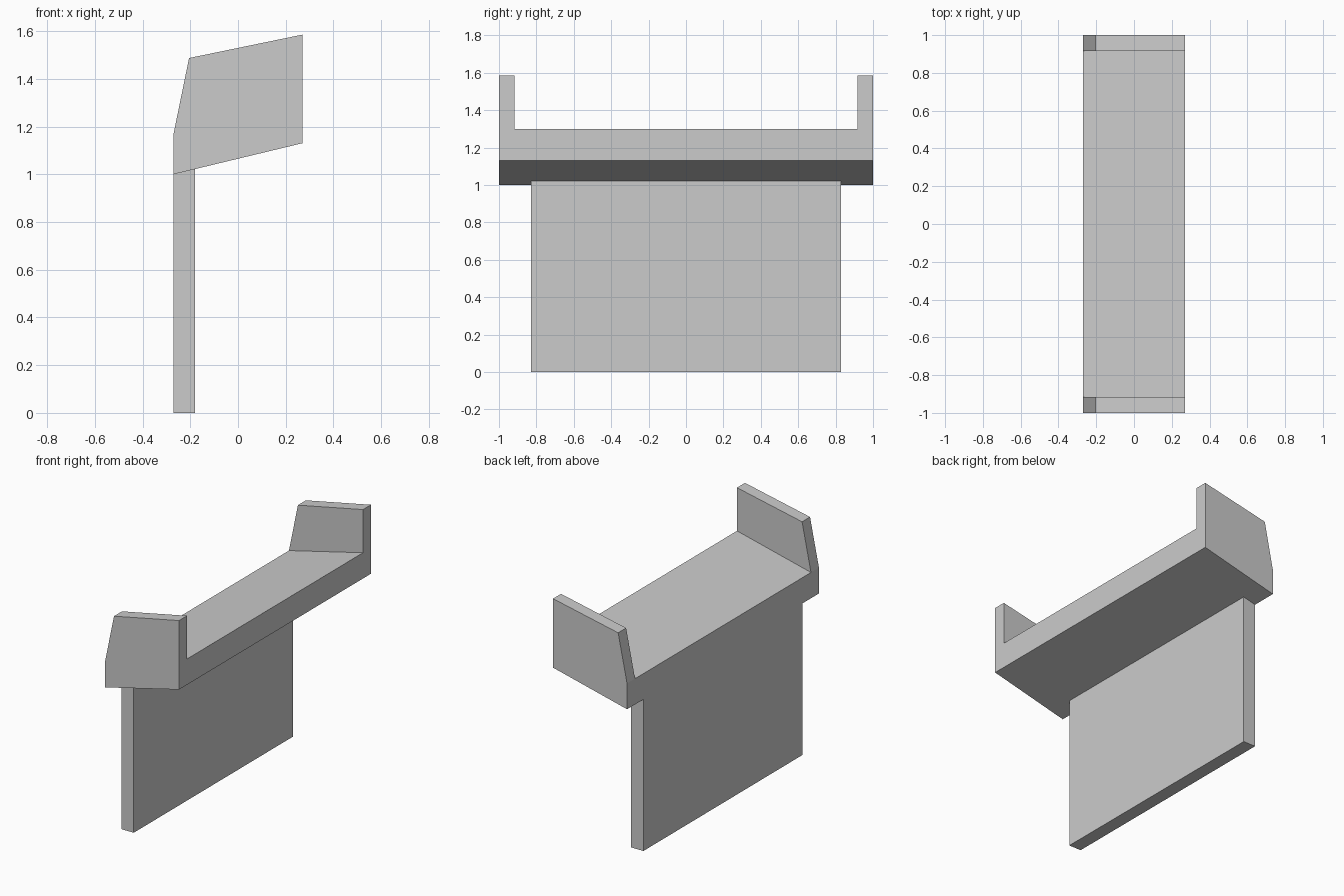
import bpy
import bmesh

cube = bpy.data.objects.get("Cube")
if cube:
    bpy.data.objects.remove(cube, do_unlink=True)

grey = bpy.data.materials.new("plain_grey")
grey.use_nodes = True
colour = (0.6, 0.6, 0.6, 1)
grey.diffuse_color = colour
grey.node_tree.nodes["Principled BSDF"].inputs["Base Color"].default_value = colour


def extrude_profile(name, profile, y0, y1):
    """Sweep an x-z profile along y into a solid part."""
    bm = bmesh.new()
    face = bm.faces.new([bm.verts.new((x, y0, z)) for x, z in profile])
    result = bmesh.ops.extrude_face_region(bm, geom=[face])
    moved = [v for v in result["geom"] if isinstance(v, bmesh.types.BMVert)]
    bmesh.ops.translate(bm, verts=moved, vec=(0, y1 - y0, 0))
    bmesh.ops.recalc_face_normals(bm, faces=bm.faces)
    mesh = bpy.data.meshes.new(name)
    bm.to_mesh(mesh)
    bm.free()
    mesh.materials.append(grey)
    obj = bpy.data.objects.new(name, mesh)
    bpy.context.collection.objects.link(obj)
    return obj


BACK, FRONT = -0.27, 0.27
SIDE = 0.917

# Upright back panel, its top cut to the slope of the shelf
extrude_profile("back_panel",
                [(BACK, 0), (-0.18, 0), (-0.18, 1.022), (BACK, 1.0)], -0.83, 0.83)

# Sloping shelf between the ends
extrude_profile("shelf",
                [(BACK, 1.0), (FRONT, 1.13), (FRONT, 1.30), (BACK, 1.17)], -SIDE, SIDE)

# Raised end plates
end_profile = [(BACK, 1.0), (FRONT, 1.13), (FRONT, 1.585), (-0.205, 1.487), (BACK, 1.17)]
for name, side in (("front_end_plate", -1), ("rear_end_plate", 1)):
    extrude_profile(name, end_profile, side * SIDE, side)
